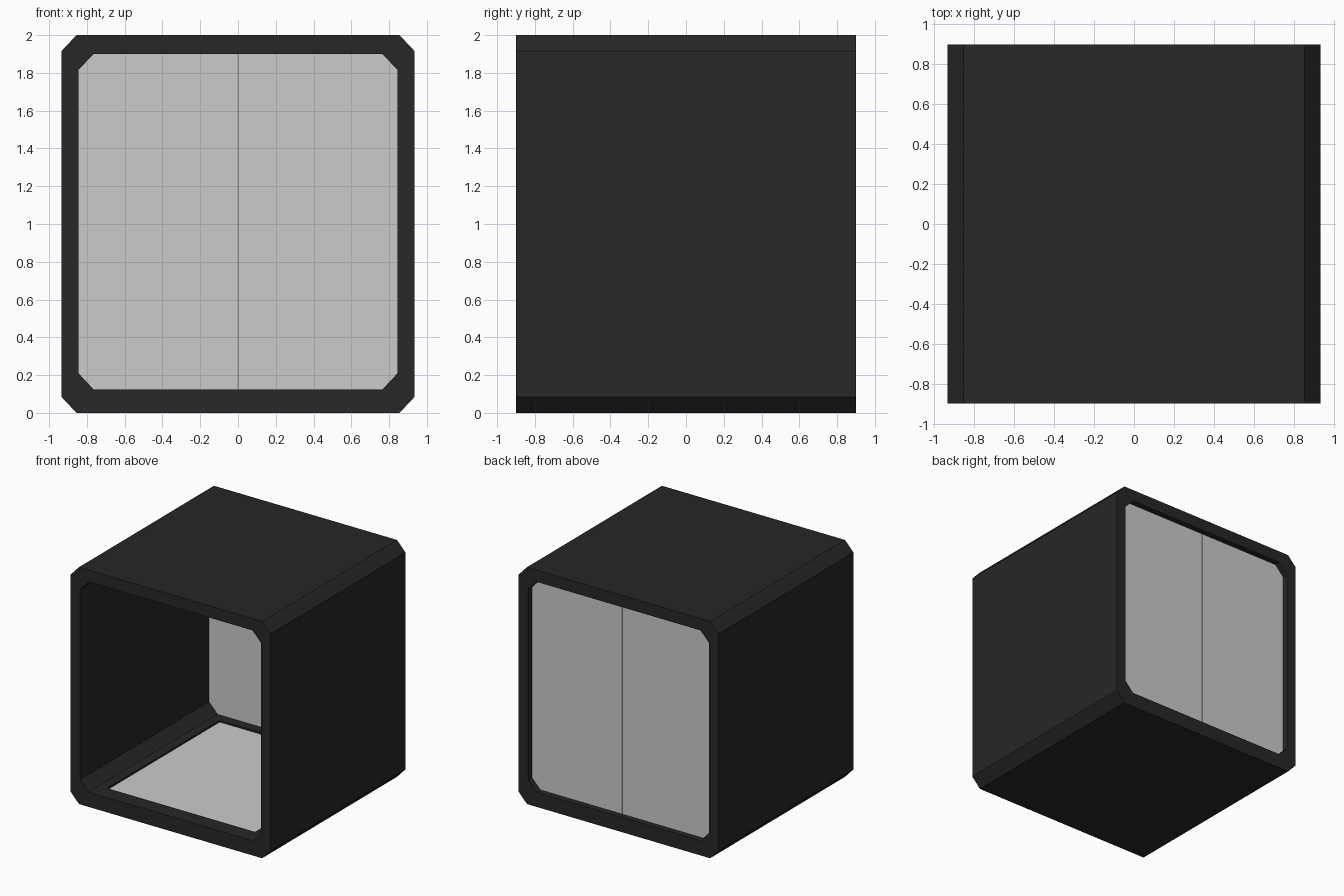
import bpy, bmesh

if "Cube" in bpy.data.objects:
    bpy.data.objects.remove(bpy.data.objects["Cube"])

def octagon(hx, z0, z1, cx, cz):
    """Chamfered rectangle in the xz plane."""
    return [(hx - cx, z0), (hx, z0 + cz), (hx, z1 - cz), (hx - cx, z1),
            (cx - hx, z1), (-hx, z1 - cz), (-hx, z0 + cz), (cx - hx, z0)]

def finish(bm, name, mat=None):
    bmesh.ops.recalc_face_normals(bm, faces=bm.faces)
    me = bpy.data.meshes.new(name)
    bm.to_mesh(me)
    bm.free()
    ob = bpy.data.objects.new(name, me)
    bpy.context.collection.objects.link(ob)
    if mat:
        me.materials.append(mat)
    return ob

def box(name, x, y, z):
    bm = bmesh.new()
    bmesh.ops.create_cube(bm, size=1)
    for v in bm.verts:
        v.co = [lo + (c + 0.5) * (hi - lo) for c, (lo, hi) in zip(v.co, (x, y, z))]
    return finish(bm, name)

black = bpy.data.materials.new("black_shell")
black.diffuse_color = (0.02, 0.02, 0.02, 1)
black.use_nodes = True
black.node_tree.nodes["Principled BSDF"].inputs["Base Color"].default_value = black.diffuse_color

# Shell: chamfered tube running front to back
outer = octagon(0.935, 0, 2, 0.08, 0.085)
inner = octagon(0.845, 0.125, 1.9, 0.08, 0.085)
bm = bmesh.new()
rings = [[bm.verts.new((x, y, z)) for x, z in p]
         for p, y in ((outer, -0.9), (outer, 0.9), (inner, 0.9), (inner, -0.9))]
for k in range(4):
    a, b = rings[k], rings[(k + 1) % 4]
    for i in range(8):
        j = (i + 1) % 8
        bm.faces.new((a[i], a[j], b[j], b[i]))
shell = finish(bm, "shell", black)

# Recess in the shell floor, with the grey floor panel set into it
cutter = box("floor_recess_cutter", (-0.69, 0.69), (-0.76, 0.74), (0.08, 0.3))
cutter.hide_render = True
cut = shell.modifiers.new("floor_recess", 'BOOLEAN')
cut.operation = 'DIFFERENCE'
cut.object = cutter
bpy.context.view_layer.objects.active = shell
bpy.ops.object.modifier_apply(modifier=cut.name)
bpy.data.objects.remove(cutter)
box("floor_panel", (-0.69, 0.69), (-0.76, 0.74), (0.08, 0.11))

# Pair of back doors, one mirrored from the other, with a hairline gap
half = [p for p in inner if p[0] > 0]
profile = [(0.002, 0.125)] + half + [(0.002, 1.9)]
for name, s in (("door_right", 1), ("door_left", -1)):
    bm = bmesh.new()
    face = bm.faces.new([bm.verts.new((s * x, 0.82, z)) for x, z in profile])
    ext = bmesh.ops.extrude_face_region(bm, geom=[face], use_keep_orig=True)
    for v in ext["geom"]:
        if isinstance(v, bmesh.types.BMVert):
            v.co.y = 0.85
    finish(bm, name)
